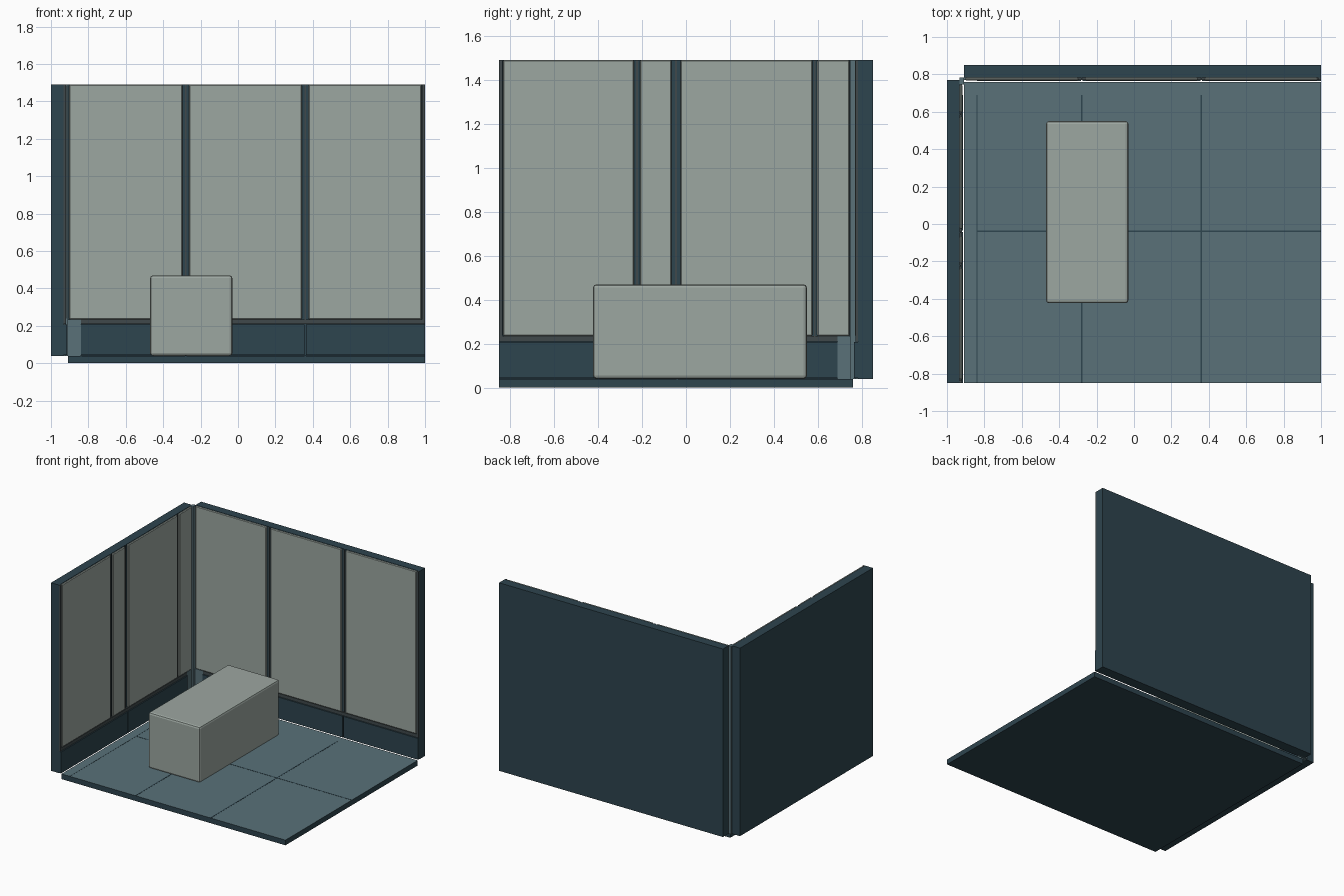
import bpy, bmesh

if "Cube" in bpy.data.objects:
    bpy.data.objects.remove(bpy.data.objects["Cube"])


def material(name, rgb):
    m = bpy.data.materials.new(name)
    m.diffuse_color = (*rgb, 1)
    m.use_nodes = True
    m.node_tree.nodes["Principled BSDF"].inputs["Base Color"].default_value = m.diffuse_color
    return m


NAVY = material("dark_slate", (0.027, 0.058, 0.077))
BLUE = material("slate_blue", (0.100, 0.165, 0.190))
PALE = material("pale_grey_green", (0.335, 0.385, 0.355))
TRIM = material("charcoal_trim", (0.050, 0.066, 0.070))


def box(name, x, y, z, mat, bevel=0.0, segments=1, top=None):
    """Box from (min, max) pairs, with an optional bevel and top-face colour."""
    bm = bmesh.new()
    bmesh.ops.create_cube(bm, size=1)
    for v in bm.verts:
        v.co = [(a + b) / 2 + c * (b - a) for (a, b), c in zip((x, y, z), v.co)]
    bm.normal_update()
    me = bpy.data.meshes.new(name)
    me.materials.append(mat)
    if top:
        me.materials.append(top)
        for f in bm.faces:
            f.material_index = int(f.normal.z > 0.9)
    bm.to_mesh(me)
    bm.free()
    ob = bpy.data.objects.new(name, me)
    bpy.context.collection.objects.link(ob)
    if bevel:
        mod = ob.modifiers.new("edge_bevel", "BEVEL")
        mod.width, mod.segments = bevel, segments
    return ob


FLOOR_Z, TOP = 0.04, 1.49
BACK_FACE, LEFT_FACE = 0.783, -0.932


def wall_part(side, name, u, depth, z, mat, bevel=0.0):
    """Box placed along a wall: u runs along it, depth runs into the room."""
    d0, d1 = depth
    if side == "back":
        return box("back_" + name, u, (BACK_FACE - d1, BACK_FACE - d0), z, mat, bevel)
    return box("left_" + name, (LEFT_FACE + d0, LEFT_FACE + d1), u, z, mat, bevel)


# Floor slab with blue top
box("floor", (-0.91, 1.0), (-0.85, 0.76), (0, FLOOR_Z), NAVY, top=BLUE)

# Floor tile seams
for i, x in enumerate((-0.84, -0.28, 0.36)):
    w = 0.002 if i == 0 else 0.004
    box("floor_seam_long", (x - w, x + w), (-0.85, 0.69), (FLOOR_Z - 0.002, FLOOR_Z + 0.001), NAVY)
box("floor_seam_cross", (-0.84, 1.0), (-0.044, -0.036), (FLOOR_Z - 0.002, FLOOR_Z + 0.001), NAVY)

# Wall slabs
box("back_wall", (-0.91, 1.0), (BACK_FACE, 0.85), (FLOOR_Z, TOP), NAVY)
box("left_wall", (-1.0, LEFT_FACE), (-0.85, 0.77), (FLOOR_Z, TOP), NAVY)

# Panels, skirting boards and ledge trim for each wall
layout = {
    "back": dict(panels=[(-0.903, -0.297), (-0.262, 0.342), (0.378, 0.982)],
                 skirting=[(-0.84, -0.284), (-0.276, 0.356), (0.364, 1.0)],
                 ribs=[-0.28, 0.36], ends=(0.985, 1.0), ledge=(-0.84, 1.0),
                 corner=(-0.91, -0.84)),
    "left": dict(panels=[(-0.832, -0.236), (-0.21, -0.065), (-0.026, 0.575), (0.597, 0.745)],
                 skirting=[(-0.85, -0.044), (-0.036, 0.69)],
                 ribs=[-0.223, -0.045, 0.586], ends=(-0.85, -0.836), ledge=(-0.85, 0.69),
                 corner=(0.69, 0.76)),
}
for side, p in layout.items():
    for u in p["panels"]:
        wall_part(side, "panel", u, (0, 0.015), (0.235, TOP), PALE, 0.005)
    for u in p["skirting"]:
        wall_part(side, "skirting", u, (0, 0.018), (FLOOR_Z + 0.003, 0.207), NAVY)
    for u in p["ribs"]:
        wall_part(side, "groove_rib", (u - 0.004, u + 0.004), (0, 0.006), (0.23, TOP), TRIM)
    wall_part(side, "end_trim", p["ends"], (0, 0.012), (0.23, TOP), TRIM)
    wall_part(side, "ledge_trim", p["ledge"], (0, 0.012), (0.209, 0.234), TRIM)
    wall_part(side, "corner_infill", p["corner"], (0, 0.012), (FLOOR_Z, 0.234), BLUE)

# Slim post closing the corner between the walls
box("corner_post", (-0.932, -0.908), (0.747, 0.783), (FLOOR_Z, TOP), BLUE)

# Rounded block standing on the floor
box("block", (-0.47, -0.03), (-0.423, 0.55), (FLOOR_Z, 0.47), PALE, 0.015, 2)
